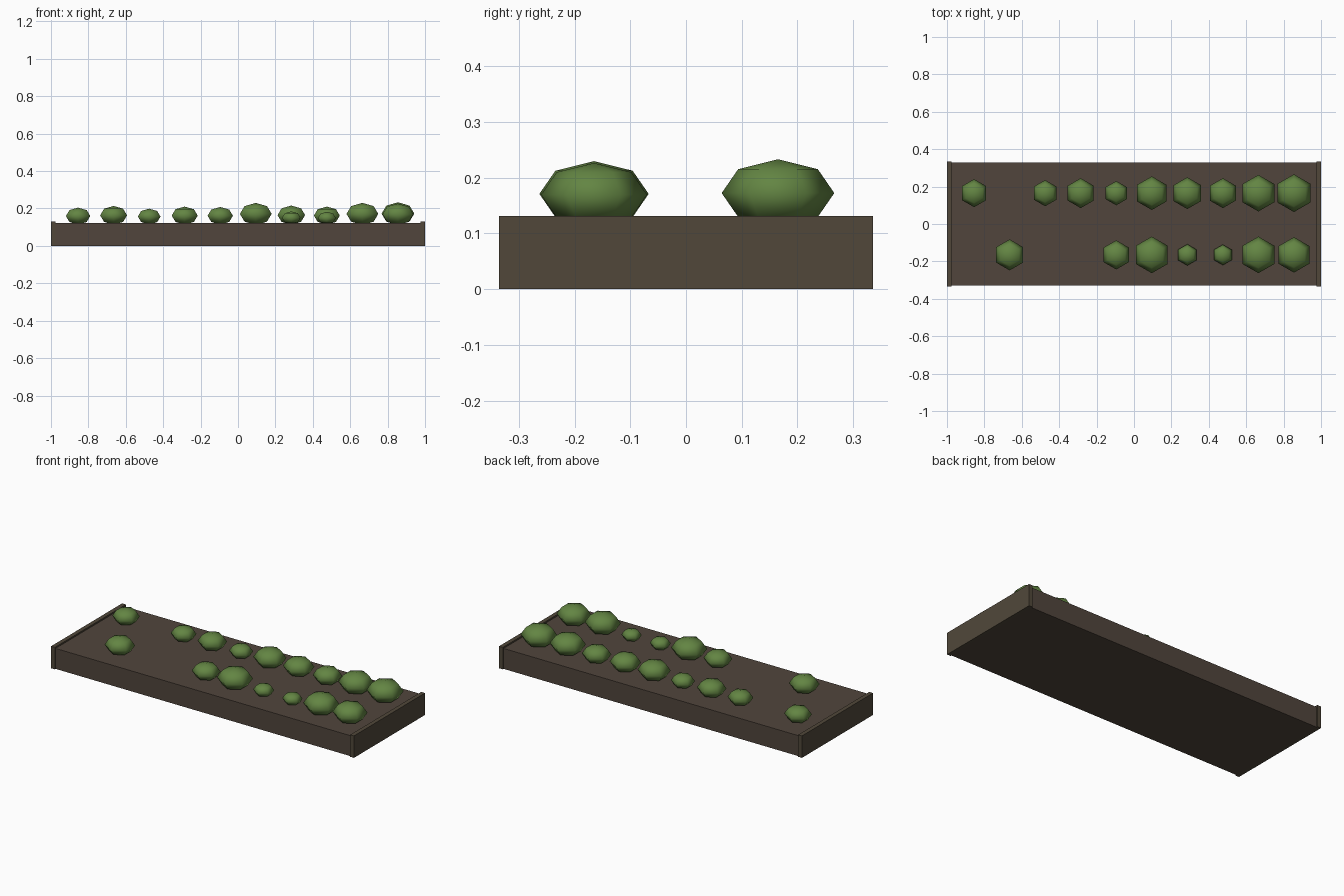
import bpy

if "Cube" in bpy.data.objects:
    bpy.data.objects.remove(bpy.data.objects["Cube"], do_unlink=True)


def material(name, rgb):
    mat = bpy.data.materials.new(name)
    mat.use_nodes = True
    mat.diffuse_color = (*rgb, 1)
    mat.node_tree.nodes["Principled BSDF"].inputs["Base Color"].default_value = (*rgb, 1)
    return mat


soil = material("soil brown", (0.082, 0.060, 0.045))
wood = material("wood brown", (0.082, 0.064, 0.042))
leaf = material("leaf green", (0.125, 0.235, 0.056))


def box(name, centre, size, mat):
    bpy.ops.mesh.primitive_cube_add(size=1, location=centre)
    obj = bpy.context.object
    obj.name = name
    obj.scale = size
    bpy.ops.object.transform_apply(location=False)
    obj.data.materials.append(mat)


def bush(name, x, y, radius):
    # Squashed six-sided ball, partly sunk into the soil
    bpy.ops.mesh.primitive_uv_sphere_add(
        segments=6, ring_count=4, radius=radius,
        location=(x, y, SOIL_TOP + radius / 2))
    obj = bpy.context.object
    obj.name = name
    obj.scale.z = 0.6
    bpy.ops.object.transform_apply(location=False)
    bpy.ops.object.shade_smooth()
    obj.data.materials.append(leaf)


# Soil bed
SOIL_TOP = 0.122
box("soil_bed", (0, 0, SOIL_TOP / 2), (1.96, 0.655, SOIL_TOP), soil)

# End boards, slightly taller and wider than the bed
END_HEIGHT = 0.131
for side, label in ((1, "left"), (-1, "right")):
    box(f"{label}_end_board", (side * 0.9875, 0, END_HEIGHT / 2),
        (0.025, 0.67, END_HEIGHT), wood)

# Two rows of ten planting slots, None where a slot is empty
rows = {
    "front": (-0.165, (None, 0.083, None, None, 0.078, 0.098, 0.057, 0.055, 0.098, 0.095)),
    "back": (0.165, (0.075, None, 0.07, 0.08, 0.065, 0.09, 0.085, 0.08, 0.098, 0.101)),
}
for label, (y, radii) in rows.items():
    for slot, radius in enumerate(radii):
        if radius:
            bush(f"{label}_bush_{slot + 1}", (slot - 4.5) * 0.19, y, radius)
